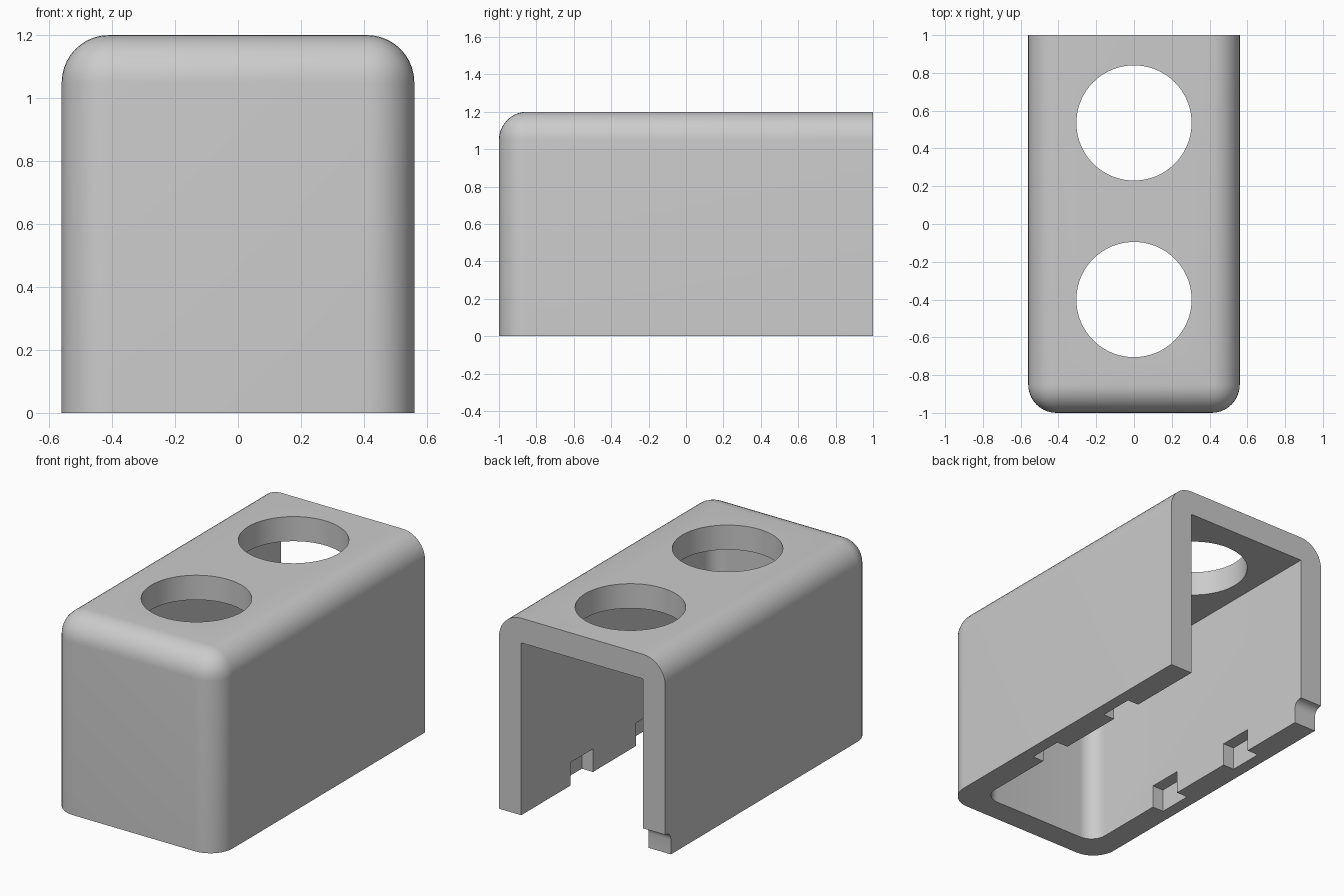
import bpy
import bmesh
from mathutils import Vector

if "Cube" in bpy.data.objects:
    bpy.data.objects.remove(bpy.data.objects["Cube"], do_unlink=True)

W, H, T = 0.56, 1.2, 0.15      # half width, height, wall thickness
IN = W - T                     # half width of the cavity
SLOT_H = 0.14


def link(name, bm):
    mesh = bpy.data.meshes.new(name)
    bm.to_mesh(mesh)
    bm.free()
    obj = bpy.data.objects.new(name, mesh)
    bpy.context.collection.objects.link(obj)
    return obj


def box(name, lo, hi, radius=0, rounded=None, segments=10):
    """Box between two corners; edges whose midpoint passes the rule are rounded."""
    lo, hi = Vector(lo), Vector(hi)
    bm = bmesh.new()
    bmesh.ops.create_cube(bm, size=1)
    if rounded:
        chosen = [e for e in bm.edges
                  if rounded(*((e.verts[0].co + e.verts[1].co) / 2))]
    for v in bm.verts:
        v.co = Vector((v.co[i] + 0.5) * (hi[i] - lo[i]) + lo[i] for i in range(3))
    if rounded:
        bmesh.ops.bevel(bm, geom=chosen, offset=radius, offset_type='OFFSET',
                        segments=segments, profile=0.5, affect='EDGES')
    return link(name, bm)


def cylinder(name, y, radius):
    bm = bmesh.new()
    bmesh.ops.create_cone(bm, cap_ends=True, segments=96, radius1=radius,
                          radius2=radius, depth=0.6)
    bmesh.ops.translate(bm, verts=bm.verts, vec=(0, y, H))
    return link(name, bm)


# Outer shell: rounded on top and front, sharp at the back and bottom
cover = box("cover_shell", (-W, -1, 0), (W, 1, H), T,
            lambda x, y, z: (z > 0.1 and y < 0.1) or (y < -0.1 and abs(z) < 0.1))

# Cavity open at the back and bottom, with rounded front corners
cutters = [box("cavity_cutter", (-IN, -1 + T, -0.3), (IN, 1.3, H - T), 0.1,
               lambda x, y, z: y < -0.1 and abs(z) < 0.1)]

# Two round openings in the roof
cutters += [cylinder("hole_cutter", y, 0.305) for y in (-0.4, 0.535)]

# Clip slots along the lower inside of both walls
for side in (-1, 1):
    xs = sorted((side * (IN - 0.1), side * (IN + T / 2)))
    for y in (-0.32, 0.31):
        cutters.append(box("slot_cutter", (xs[0], y, -0.1),
                           (xs[1], y + 0.215, SLOT_H)))

# Rounded relief at the back foot of the right wall
cutters.append(box("relief_cutter", (-W - 0.1, 0.945, -0.1),
                   (-IN + 0.05, 1.1, SLOT_H), 0.05,
                   lambda x, y, z: y < -0.1 and z > 0.1, 6))

# Cut everything out of the shell
bpy.context.view_layer.objects.active = cover
for cutter in cutters:
    cutter.hide_render = True
    mod = cover.modifiers.new("cut", 'BOOLEAN')
    mod.operation = 'DIFFERENCE'
    mod.solver = 'EXACT'
    mod.object = cutter
    bpy.ops.object.modifier_apply(modifier=mod.name)
    bpy.data.objects.remove(cutter, do_unlink=True)

# Plain grey finish
grey = bpy.data.materials.new("light_grey")
grey.use_nodes = True
colour = (0.6, 0.6, 0.6, 1)
grey.diffuse_color = colour
grey.node_tree.nodes["Principled BSDF"].inputs["Base Color"].default_value = colour
cover.data.materials.clear()
cover.data.materials.append(grey)
for poly in cover.data.polygons:
    poly.material_index = 0

bpy.ops.object.select_all(action='DESELECT')
cover.select_set(True)
bpy.ops.object.shade_smooth_by_angle(angle=0.5)
